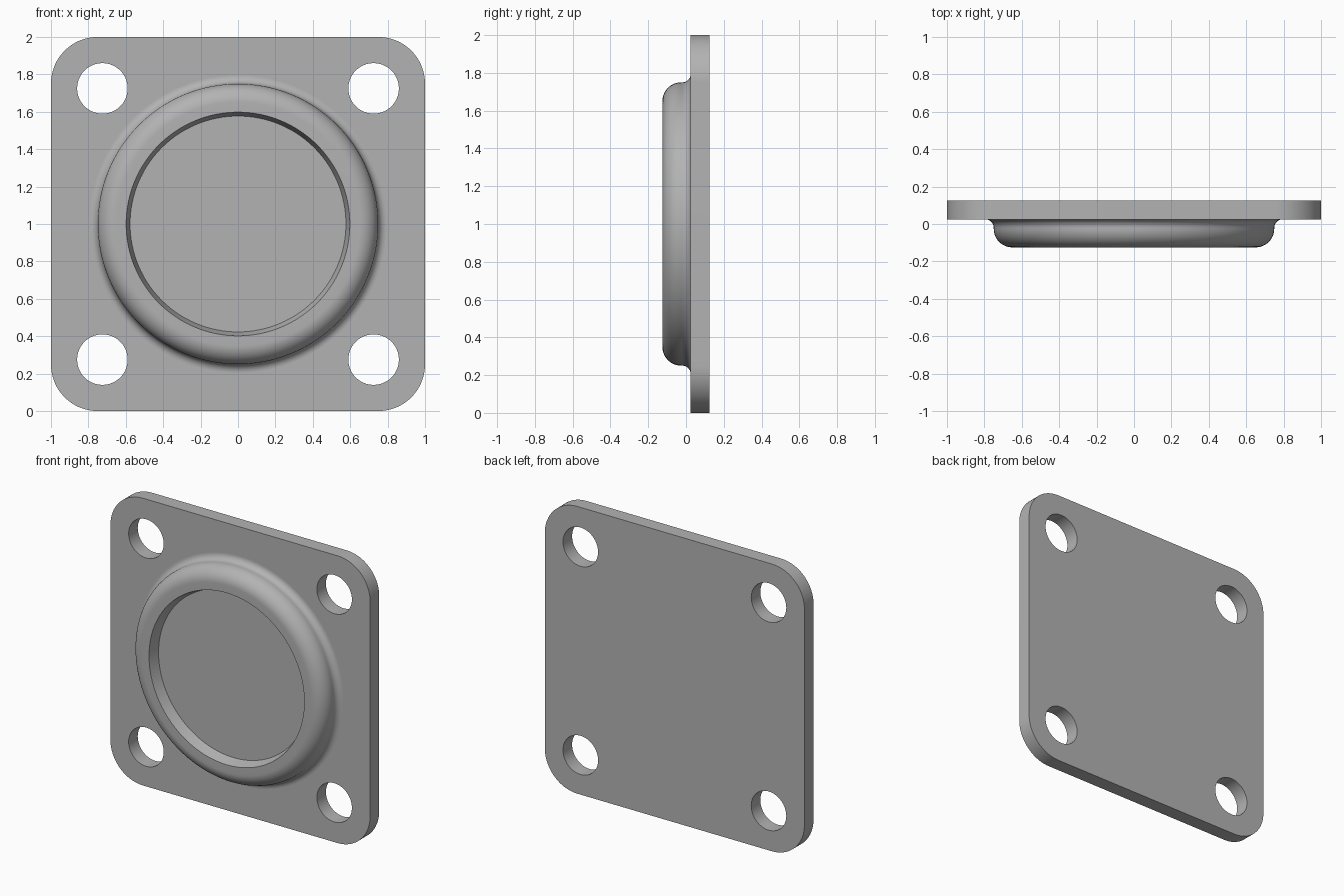
import bpy, bmesh
from math import sin, cos, pi, radians
from mathutils import Vector

cube = bpy.data.objects.get("Cube")
if cube:
    bpy.data.objects.remove(cube)

grey = bpy.data.materials.new("plain_grey")
grey.use_nodes = True
colour = (0.45, 0.45, 0.45, 1)
grey.diffuse_color = colour
grey.node_tree.nodes["Principled BSDF"].inputs["Base Color"].default_value = colour

CENTRE = 1.0       # height of the middle of the plate
FRONT, BACK = 0.025, 0.125


def arc(cx, cy, r, start, end, steps):
    """Points along an arc, angles in degrees."""
    angles = [radians(start + (end - start) * i / steps) for i in range(steps + 1)]
    return [(cx + r * cos(a), cy + r * sin(a)) for a in angles]


def finish(bm, name):
    bmesh.ops.recalc_face_normals(bm, faces=bm.faces)
    mesh = bpy.data.meshes.new(name)
    bm.to_mesh(mesh)
    bm.free()
    mesh.materials.append(grey)
    obj = bpy.data.objects.new(name, mesh)
    bpy.context.collection.objects.link(obj)
    bpy.ops.object.select_all(action='DESELECT')
    obj.select_set(True)
    bpy.context.view_layer.objects.active = obj
    bpy.ops.object.shade_smooth_by_angle(angle=radians(30))
    return obj


# Mounting plate: rounded square outline with four bolt holes, extruded back
corner = 0.25
outline = []
for i, (sx, sz) in enumerate([(1, 1), (-1, 1), (-1, -1), (1, -1)]):
    outline += arc(sx * (1 - corner), sz * (1 - corner), corner, 90 * i, 90 * i + 90, 24)
loops = [outline]
for sx in (-1, 1):
    for sz in (-1, 1):
        loops.append(arc(0.725 * sx, 0.725 * sz, 0.135, 0, 360, 64)[:-1])

bm = bmesh.new()
edges = []
for loop in loops:
    verts = [bm.verts.new((x, FRONT, z + CENTRE)) for x, z in loop]
    edges += [bm.edges.new((v, verts[i - 1])) for i, v in enumerate(verts)]
bmesh.ops.triangle_fill(bm, edges=edges, use_beauty=True, normal=Vector((0, -1, 0)))
extruded = bmesh.ops.extrude_face_region(bm, geom=bm.faces[:], use_keep_orig=True)["geom"]
bmesh.ops.translate(bm, vec=(0, BACK - FRONT, 0),
                    verts=[g for g in extruded if isinstance(g, bmesh.types.BMVert)])
finish(bm, "mounting_plate")

# Raised boss: recessed floor, drafted wall, rounded rim, fillet onto the plate
floor, rim, fillet = -0.05, -0.125, 0.045
profile = [(0, floor), (0.577, floor), (0.598, rim)]
profile += arc(0.65, rim + 0.1, 0.1, -90, 0, 14)
profile += arc(0.75 + fillet, FRONT - fillet, fillet, 180, 90, 10)
profile.append((0.75 + fillet, FRONT + 0.01))

bm = bmesh.new()
verts = [bm.verts.new((r, y, CENTRE)) for r, y in profile]
edges = [bm.edges.new(pair) for pair in zip(verts, verts[1:])]
bmesh.ops.spin(bm, geom=verts + edges, cent=(0, 0, CENTRE), axis=(0, 1, 0),
               angle=2 * pi, steps=128, use_duplicate=False)
bmesh.ops.remove_doubles(bm, verts=bm.verts, dist=0.0001)
# Close the hidden underside so the normals stay consistent
bmesh.ops.holes_fill(bm, edges=[e for e in bm.edges if e.is_boundary], sides=0)
finish(bm, "raised_rim_boss")
